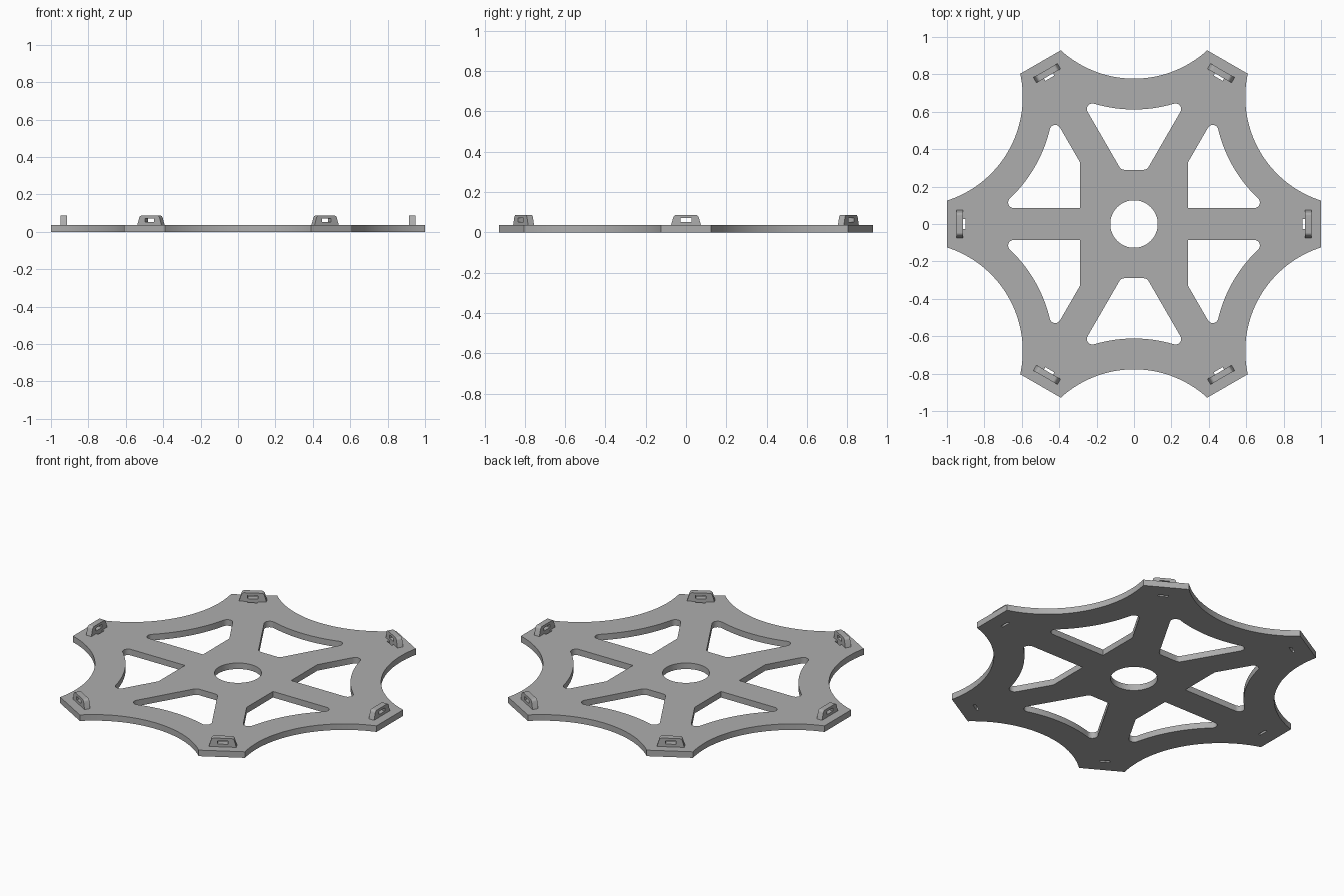
import bpy, bmesh
from math import pi, radians, sin, cos, atan2, sqrt, acos
from mathutils import Vector, Matrix

if "Cube" in bpy.data.objects:
    bpy.data.objects.remove(bpy.data.objects["Cube"])

THICK = 0.036          # plate thickness
SPOKE = 0.085          # spoke half width
HUB = 0.29             # hub half size
FILLET = 0.03
ARC_C, ARC_R = 1.3585, 0.5815   # centre distance and radius of the rim scallops
RIM = 0.165            # rim width between scallop and window

grey = bpy.data.materials.new("plain grey")
grey.use_nodes = True
colour = (0.42, 0.42, 0.42, 1)
grey.diffuse_color = colour
grey.node_tree.nodes["Principled BSDF"].inputs["Base Color"].default_value = colour


def polar(r, a):
    return Vector((r * cos(a), r * sin(a)))


def arc(c, r, a, b, n):
    """Points along an arc from angle a to angle b."""
    return [Vector(c) + polar(r, a + (b - a) * i / n) for i in range(n + 1)]


def rect(x0, x1, y0, y1):
    return [Vector(p) for p in ((x0, y0), (x1, y0), (x1, y1), (x0, y1))]


def turn(points, a):
    m = Matrix.Rotation(a, 2)
    return [m @ p for p in points]


def extruded(name, loops, half):
    """Solid from an outline and its holes, extruded both ways along z."""
    curve = bpy.data.curves.new(name, 'CURVE')
    curve.dimensions = '2D'
    curve.fill_mode = 'BOTH'
    curve.extrude = half
    for loop in loops:
        s = curve.splines.new('POLY')
        s.points.add(len(loop) - 1)
        for sp, p in zip(s.points, loop):
            sp.co = (p.x, p.y, 0, 1)
        s.use_cyclic_u = True
    obj = bpy.data.objects.new(name, curve)
    bpy.context.collection.objects.link(obj)
    bpy.ops.object.select_all(action='DESELECT')
    obj.select_set(True)
    bpy.context.view_layer.objects.active = obj
    bpy.ops.object.convert(target='MESH')
    obj = bpy.context.object
    obj.name = name
    bm = bmesh.new()
    bm.from_mesh(obj.data)
    bmesh.ops.remove_doubles(bm, verts=bm.verts, dist=1e-5)
    bmesh.ops.recalc_face_normals(bm, faces=bm.faces)
    bm.to_mesh(obj.data)
    bm.free()
    obj.data.materials.clear()
    obj.data.materials.append(grey)
    bpy.ops.object.shade_smooth_by_angle(angle=radians(30))
    return obj


def window(angle, inner):
    """Hole between two spokes, rounded where it meets the rim."""
    c = Vector((ARC_C, 0))
    d, n = polar(1, -pi / 6), polar(1, pi / 3)
    start = n * (SPOKE + FILLET)
    big = ARC_R + RIM
    b = (start - c).dot(d)
    t = -b - sqrt(b * b - (start - c).length_squared + (big + FILLET) ** 2)
    corner = start + d * t
    to_c = atan2(*(c - corner).yx)
    right = arc(corner, FILLET, -2 * pi / 3, to_c, 10)
    rim = arc(c, big, pi + to_c, pi - to_c, 24)[1:-1]
    left = [Vector((p.x, -p.y)) for p in reversed(right)]
    return turn(right + rim + left, angle) + inner


# Plate outline: six scallops joined by straight arm ends
half = acos((ARC_C - sqrt(0.75) - 0.0625) / ARC_R)
outline = []
for k in range(6):
    a = pi / 6 + k * pi / 3
    outline += turn(arc((ARC_C, 0), ARC_R, pi + half, pi - half, 40), a)

# Windows: front/back ones have rounded inner corners, side ones sharp corners
y = HUB + FILLET
x = (y / 2 - SPOKE - FILLET) / sqrt(0.75)
inner_back = (arc((-x, y), FILLET, -5 * pi / 6, -pi / 2, 8)
              + arc((x, y), FILLET, -pi / 2, -pi / 6, 8))
inner_side = [Vector((HUB, (HUB * sqrt(0.75) - SPOKE) * 2)), Vector((HUB, SPOKE))]
back, side = window(pi / 2, inner_back), window(pi / 6, inner_side)
loops = [outline, arc((0, 0), 0.127, 0, 2 * pi, 64)[:-1]]
for sy in (1, -1):
    loops.append([Vector((p.x, p.y * sy)) for p in back])
    for sx in (1, -1):
        loops.append([Vector((p.x * sx, p.y * sy)) for p in side])

# Narrow slot through the plate beside each lug
for k in range(6):
    loops.append(turn(rect(0.9, 0.914, -0.028, 0.028), k * pi / 3))

plate = extruded("base_plate", loops, THICK / 2)
plate.location.z = THICK / 2

# Upright slotted lugs, one at the end of each arm
top = 0.051
profile = [Vector((-0.075, -0.002)), Vector((0.075, -0.002))]
profile += arc((0.046, top - 0.018), 0.018, radians(20), pi / 2, 8)
profile += arc((-0.046, top - 0.018), 0.018, pi / 2, radians(160), 8)
lug = extruded("lug_1", [profile, rect(-0.028, 0.028, 0.016, 0.035)], 0.017)
for k in range(6):
    a = k * pi / 3
    obj = lug
    if k:
        obj = bpy.data.objects.new("lug_%d" % (k + 1), lug.data)
        bpy.context.collection.objects.link(obj)
    obj.location = (*polar(0.931, a), THICK)
    obj.rotation_euler = (pi / 2, 0, a + pi / 2)
